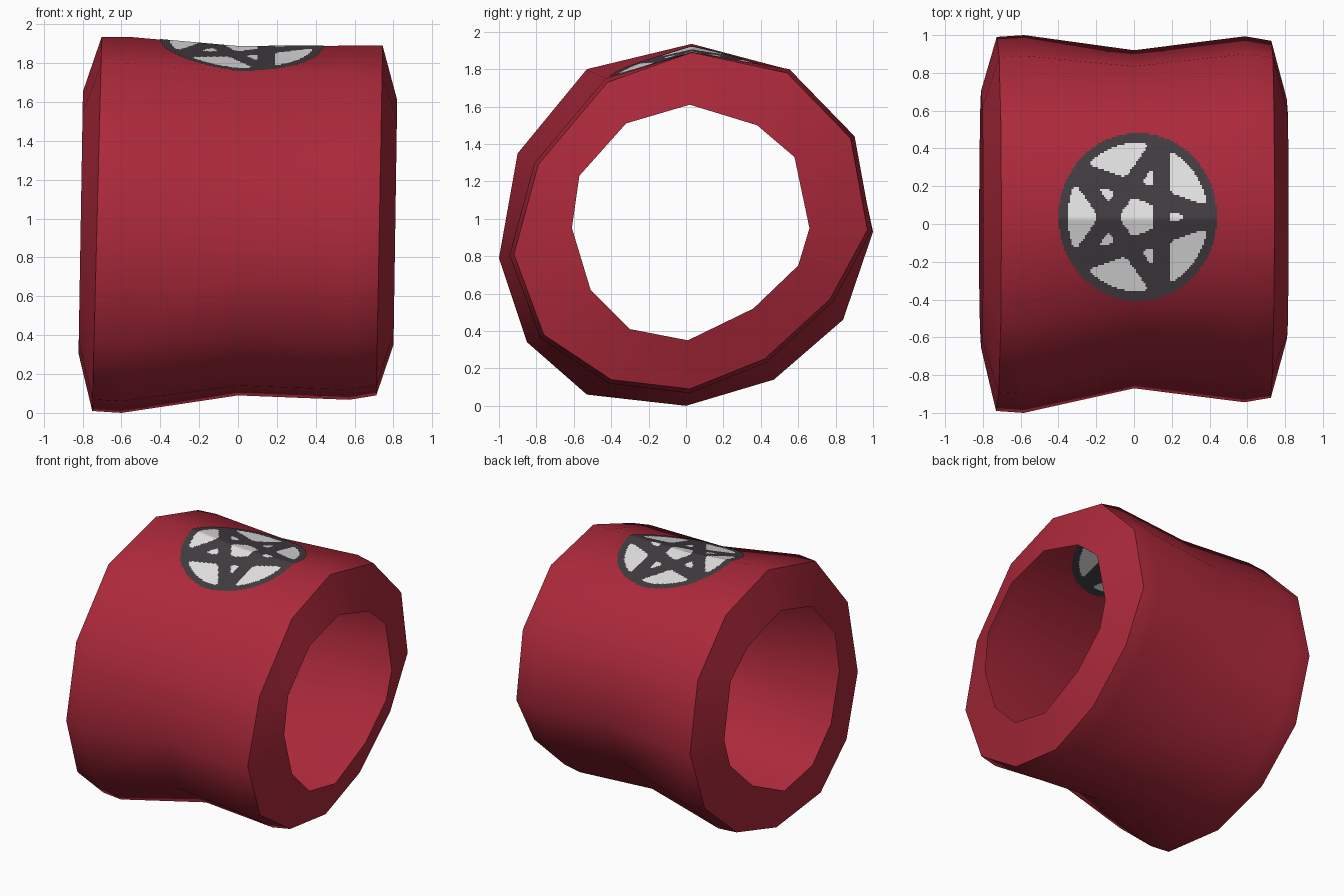
import bpy, bmesh, math
from mathutils import Vector
from mathutils.bvhtree import BVHTree

if "Cube" in bpy.data.objects:
    bpy.data.objects.remove(bpy.data.objects["Cube"])


def material(name, rgb):
    m = bpy.data.materials.new(name)
    m.diffuse_color = (*rgb, 1)
    m.use_nodes = True
    m.node_tree.nodes["Principled BSDF"].inputs["Base Color"].default_value = m.diffuse_color
    return m


red = material("red", (0.41, 0.022, 0.043))
dark = material("dark grey", (0.055, 0.046, 0.053))
white = material("off white", (0.78, 0.78, 0.78))

# Twelve-sided cross-sections (y, z): wide left end, right end, end opening
LEFT = [(.03, 1.945), (.54, 1.8), (.89, 1.44), (1, .93), (.84, .46), (.47, .14),
        (0, 0), (-.53, .06), (-.85, .34), (-1, .79), (-.9, 1.35), (-.53, 1.8)]
RIGHT = [(.03, 1.89), (.54, 1.78), (.88, 1.43), (.97, .94), (.77, .57), (.42, .25),
         (.02, .09), (-.4, .14), (-.76, .38), (-.92, .81), (-.79, 1.29), (-.42, 1.73)]
HOLE = [(.02, 1.61), (.38, 1.5), (.58, 1.33), (.66, .95), (.6, .75), (.36, .52),
        (.01, .35), (-.3, .41), (-.51, .62), (-.61, .95), (-.57, 1.23), (-.32, 1.51)]
CY, CZ = 0.025, 0.99


def ring(bm, section, x, tilt=0.0, sy=1.0, sz=1.0, zmax=9.0):
    """One loop of vertices, scaled about the axis and leaning in x with height."""
    return [bm.verts.new((x + tilt * z, CY + (y - CY) * sy, min(zmax, CZ + (z - CZ) * sz)))
            for y, z in section]


# Hollow body: single skin with a waist, closed at both ends by an open lip
bm = bmesh.new()
loops = [
    ring(bm, HOLE, -.827, .018, 1.07, 1.07),
    ring(bm, LEFT, -.75, .025, .99, .99, 1.94),
    ring(bm, LEFT, -.60, .02, zmax=1.935),
    ring(bm, RIGHT, 0, 0, .947, 1.0, 1.885),
    ring(bm, RIGHT, .57, .018, 1.025, 1.025, 1.89),
    ring(bm, RIGHT, .71, .018),
    ring(bm, HOLE, .795, .015),
]
loops[3][11].co.yz = (-.43, 1.75)
n = len(HOLE)
for a, b in zip(loops, loops[1:]):
    for i in range(n):
        bm.faces.new((a[i], b[i], b[(i + 1) % n], a[(i + 1) % n]))
bmesh.ops.triangulate(bm, faces=bm.faces[:])
bmesh.ops.recalc_face_normals(bm, faces=bm.faces[:])
if sum(f.normal.dot(f.calc_center_median() - Vector((0, CY, CZ))) for f in bm.faces) < 0:
    bmesh.ops.reverse_faces(bm, faces=bm.faces[:])
surface = BVHTree.FromBMesh(bm)


def finish(bm, name, mats, angle):
    me = bpy.data.meshes.new(name)
    bm.to_mesh(me)
    bm.free()
    for m in mats:
        me.materials.append(m)
    ob = bpy.data.objects.new(name, me)
    bpy.context.collection.objects.link(ob)
    bpy.ops.object.select_all(action='DESELECT')
    ob.select_set(True)
    bpy.context.view_layer.objects.active = ob
    bpy.ops.object.shade_smooth_by_angle(angle=math.radians(angle))
    return ob


finish(bm, "hollow_body", [red], 48)

# Round star inlay: fine cells draped on the skin, coloured by a 2D rule
EX, EY, R, CELL, STRETCH = 0.02, 0.037, 0.42, 0.01, 1.06


def is_white(x, y):
    """Softened corners: blend of distances to the rim and the five star bars."""
    gaps = [0.372 - math.hypot(x, y)]
    for k in range(5):
        a = k * math.tau / 5
        gaps.append(abs(x * math.cos(a) + y * math.sin(a) - 0.125) - 0.042)
    return sum(math.exp(-90 * g) for g in gaps) < 1


def inlay(name, start_z, direction):
    bm = bmesh.new()
    verts = {}

    def vert(i, j):
        if (i, j) not in verts:
            x, y = EX + i * CELL, EY + j * CELL * STRETCH
            hit = surface.ray_cast(Vector((x, y, start_z)), Vector((0, 0, direction)))[0]
            verts[i, j] = bm.verts.new((x, y, hit.z - direction * 0.004))
        return verts[i, j]

    m = int(R / CELL) + 1
    for i in range(-m, m):
        for j in range(-m, m):
            x, y = (i + .5) * CELL, (j + .5) * CELL
            if math.hypot(x, y) > R:
                continue
            quad = [vert(i, j), vert(i + 1, j), vert(i + 1, j + 1), vert(i, j + 1)]
            f = bm.faces.new(quad if direction < 0 else quad[::-1])
            f.material_index = 1 if is_white(x, y) else 0
    finish(bm, name, [dark, white], 48)


inlay("top_star_inlay", 3.0, -1)
inlay("inside_star_inlay", 1.0, 1)
